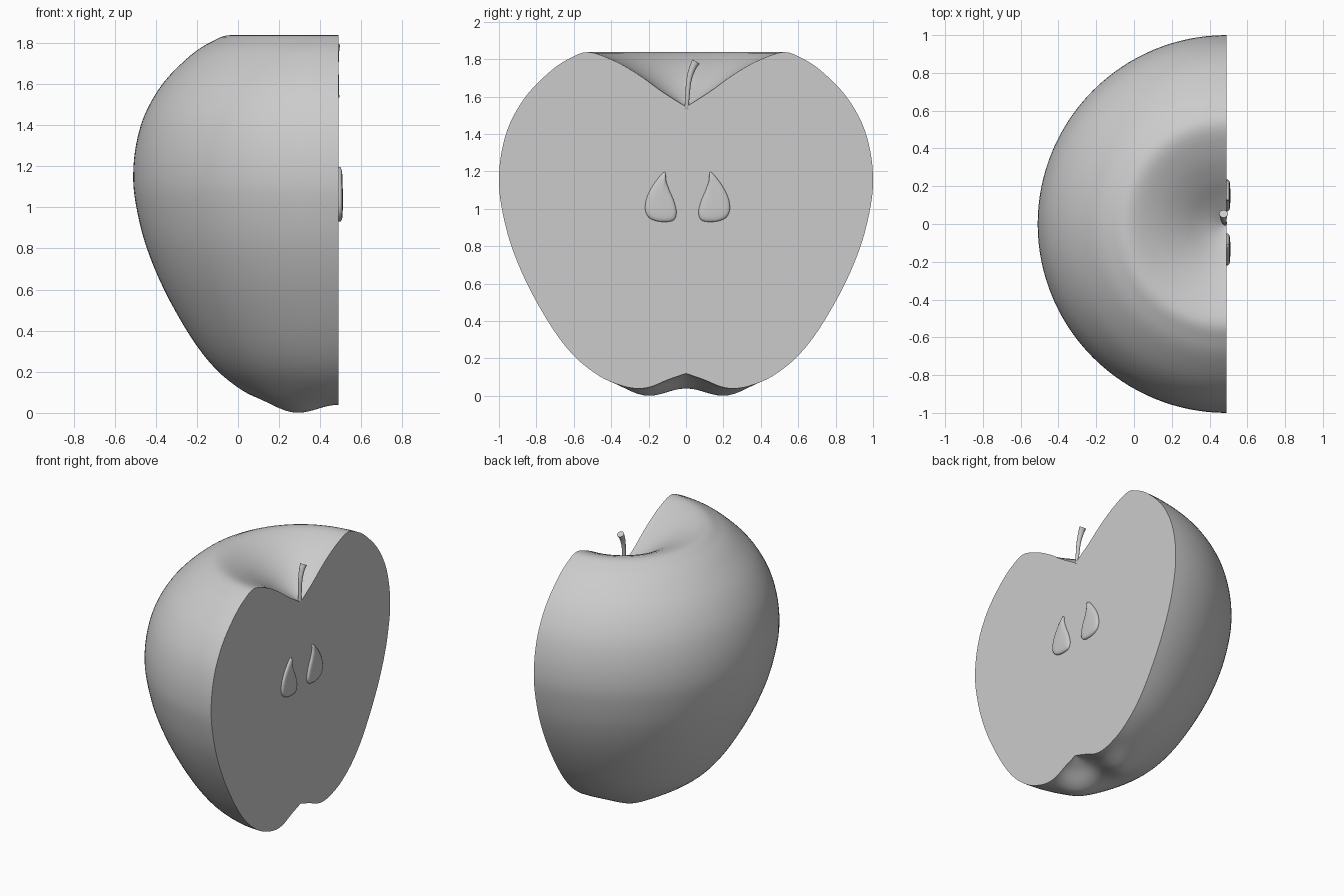
import bpy, bmesh, math
from mathutils import Vector

cube = bpy.data.objects.get("Cube")
if cube:
    bpy.data.objects.remove(cube, do_unlink=True)

CUT = 0.49  # x of the flat cut face, which also holds the core axis

grey = bpy.data.materials.new("plain grey")
grey.use_nodes = True
colour = (0.6, 0.6, 0.6, 1)
grey.diffuse_color = colour
grey.node_tree.nodes["Principled BSDF"].inputs["Base Color"].default_value = colour


def smooth_path(points, steps, closed=False):
    """Catmull-Rom curve through the points."""
    pts = [Vector(p) for p in points]
    n = len(pts)
    pick = (lambda i: pts[i % n]) if closed else (lambda i: pts[max(0, min(n - 1, i))])
    path = []
    for i in range(n if closed else n - 1):
        a, b, c, d = (pick(i + k) for k in (-1, 0, 1, 2))
        for s in range(steps):
            t = s / steps
            path.append(0.5 * (2 * b + (c - a) * t + (2 * a - 5 * b + 4 * c - d) * t ** 2
                               + (3 * b - a - 3 * c + d) * t ** 3))
    return path if closed else path + [pts[-1]]


def finish(name, bm, angle):
    bmesh.ops.recalc_face_normals(bm, faces=bm.faces)
    mesh = bpy.data.meshes.new(name)
    bm.to_mesh(mesh)
    bm.free()
    mesh.materials.append(grey)
    obj = bpy.data.objects.new(name, mesh)
    bpy.context.collection.objects.link(obj)
    bpy.ops.object.select_all(action="DESELECT")
    obj.select_set(True)
    bpy.context.view_layer.objects.active = obj
    bpy.ops.object.shade_smooth_by_angle(angle=math.radians(angle))
    return obj


def loft(name, rings, angle=50):
    """Skin a stack of closed rings and cap both ends."""
    bm = bmesh.new()
    rows = [[bm.verts.new(p) for p in ring] for ring in rings]
    n = len(rows[0])
    for low, high in zip(rows, rows[1:]):
        for i in range(n):
            j = (i + 1) % n
            bm.faces.new((low[i], low[j], high[j], high[i]))
    bm.faces.new(rows[0])
    bm.faces.new(rows[-1])
    return finish(name, bm, angle)


# Halved apple: half-turn of a profile (radius, height) with a lobed base
profile = smooth_path([(0, 0.12), (0.1, 0.085), (0.19, 0.048), (0.27, 0.04), (0.36, 0.06),
                       (0.47, 0.11), (0.6, 0.215), (0.72, 0.37), (0.85, 0.6), (0.94, 0.82),
                       (0.988, 1.02), (1, 1.16), (0.985, 1.31), (0.94, 1.46), (0.85, 1.61),
                       (0.72, 1.74), (0.62, 1.805), (0.52, 1.838), (0.38, 1.79),
                       (0.25, 1.715), (0.13, 1.628), (0, 1.545)], 4)
TURN = 64


def apple_point(r, z, angle):
    if z < 0.6:  # four soft lobes around the base hollow
        lobe = (1 - math.cos(4 * angle)) / 2
        z -= 0.041 * lobe * math.exp(-((r - 0.3) / 0.13) ** 2)
    return (CUT - r * math.sin(angle), r * math.cos(angle), z)


bm = bmesh.new()
bottom = bm.verts.new(apple_point(0, profile[0].y, 0))
top = bm.verts.new(apple_point(0, profile[-1].y, 0))
rows = []
for k in range(TURN + 1):
    angle = math.pi * k / TURN
    rows.append([bm.verts.new(apple_point(p.x, p.y, angle)) for p in profile[1:-1]])
for a, b in zip(rows, rows[1:]):
    bm.faces.new((bottom, a[0], b[0]))
    bm.faces.new((top, b[-1], a[-1]))
    for i in range(len(a) - 1):
        bm.faces.new((a[i], a[i + 1], b[i + 1], b[i]))
bm.faces.new([bottom] + rows[0] + [top] + rows[-1][::-1])
finish("apple_half", bm, 45)

# Seeds: domed teardrops standing out of the cut face, mirrored in y
outline = smooth_path([(0.131, 1.197), (0.183, 1.14), (0.224, 1.065), (0.234, 0.995),
                       (0.21, 0.95), (0.15, 0.931), (0.085, 0.938), (0.067, 0.98),
                       (0.08, 1.04), (0.105, 1.1), (0.122, 1.15)], 5, closed=True)
centre = Vector((0.15, 1.02))
dome = [(0.48, 1), (0.496, 1), (0.501, 0.97), (0.505, 0.9), (0.508, 0.76), (0.5095, 0.5), (0.51, 0.15)]
MID = 0.008  # seeds sit slightly off the core axis
for side, name in ((1, "back_seed"), (-1, "front_seed")):
    rings = []
    for x, scale in dome:
        ring = [centre + (p - centre) * scale for p in outline]
        rings.append([(x, MID + side * (p.x - MID), p.y) for p in ring])
    loft(name, rings, 60)

# Stem: tapered bent tube, flared at the tip
spine = smooth_path([(0.482, 0.003, 1.535), (0.479, 0.008, 1.61), (0.476, 0.016, 1.69),
                     (0.474, 0.034, 1.75), (0.474, 0.054, 1.787)], 4)
rings = []
for i, p in enumerate(spine):
    along = (spine[min(i + 1, len(spine) - 1)] - spine[max(i - 1, 0)]).normalized()
    u = along.cross(Vector((1, 0, 0))).normalized()
    v = along.cross(u)
    r = 0.011 + 0.012 * (i / (len(spine) - 1)) ** 2
    rings.append([p + r * (u * math.cos(a) + v * math.sin(a))
                  for a in (math.tau * k / 16 for k in range(16))])
loft("stem", rings)
